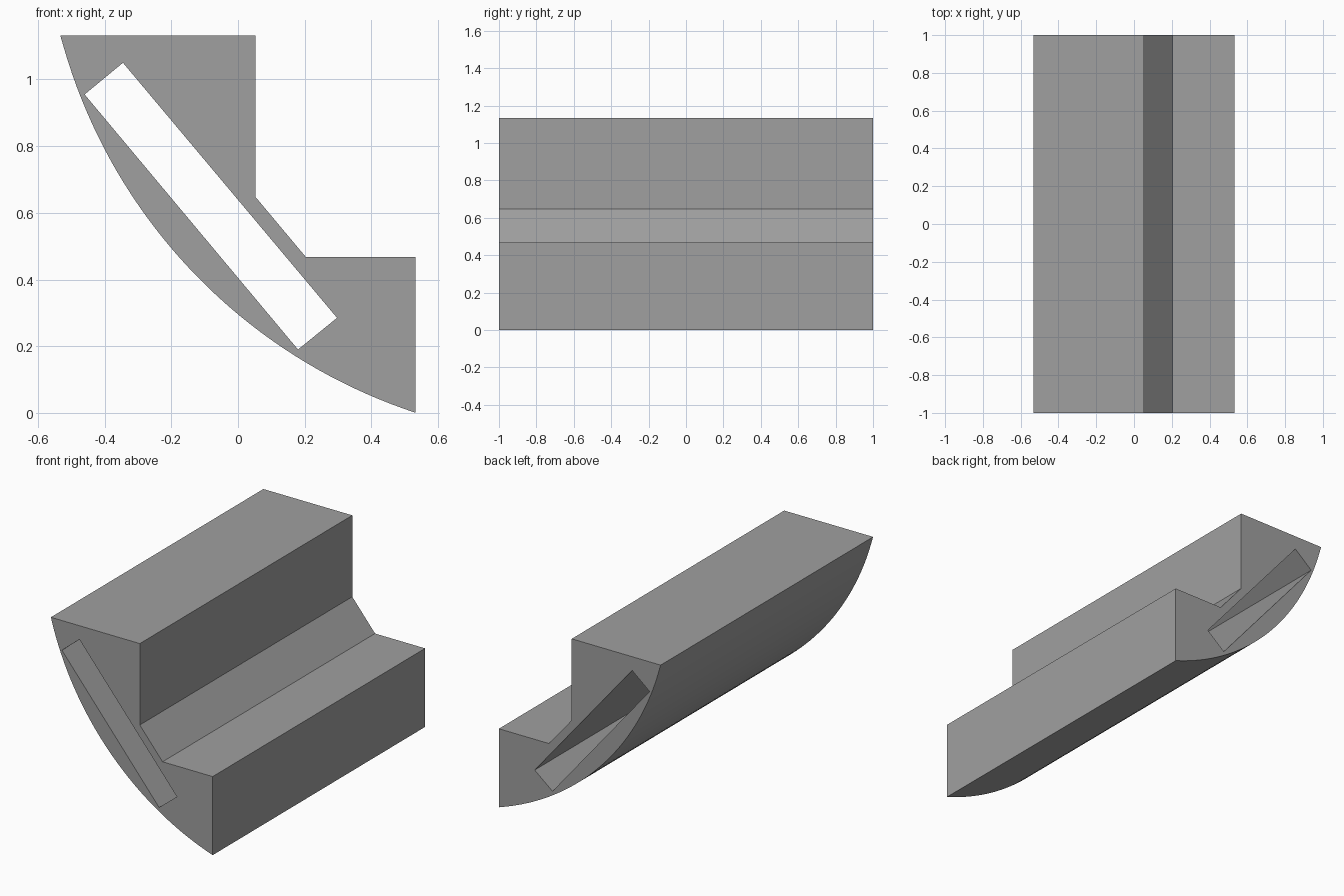
import bpy, bmesh, math
from mathutils import Vector

if "Cube" in bpy.data.objects:
    bpy.data.objects.remove(bpy.data.objects["Cube"])

# Cross-section in x, z
CENTRE, RADIUS, STEPS = (1.041, 1.546), 1.627, 40
start = math.atan2(1.132 - CENTRE[1], -0.533 - CENTRE[0]) % (2 * math.pi)
end = math.atan2(0 - CENTRE[1], 0.533 - CENTRE[0]) % (2 * math.pi)
arc = []
for i in range(STEPS + 1):
    a = start + (end - start) * i / STEPS
    arc.append((CENTRE[0] + RADIUS * math.cos(a), CENTRE[1] + RADIUS * math.sin(a)))
arc[0], arc[-1] = (-0.533, 1.132), (0.533, 0.0)
outline = arc + [(0.533, 0.468), (0.203, 0.468), (0.053, 0.647), (0.053, 1.132)]
slot = [(-0.46, 0.955), (-0.345, 1.05), (0.297, 0.285), (0.18, 0.19)]


def add_loop(bm, points):
    verts = [bm.verts.new((x, -1, z)) for x, z in points]
    return [bm.edges.new((v, verts[(i + 1) % len(verts)])) for i, v in enumerate(verts)]


# Curved-back block with a slot running through its length
bm = bmesh.new()
edges = add_loop(bm, outline) + add_loop(bm, slot)
bmesh.ops.triangle_fill(bm, edges=edges, use_beauty=True, normal=Vector((0, -1, 0)))
extruded = bmesh.ops.extrude_face_region(bm, geom=bm.faces[:], use_keep_orig=True)
moved = [g for g in extruded["geom"] if isinstance(g, bmesh.types.BMVert)]
bmesh.ops.translate(bm, verts=moved, vec=(0, 2, 0))
bmesh.ops.recalc_face_normals(bm, faces=bm.faces[:])
mesh = bpy.data.meshes.new("slotted_block")
bm.to_mesh(mesh)
bm.free()
block = bpy.data.objects.new("slotted_block", mesh)
bpy.context.collection.objects.link(block)

# Plain grey finish
grey = bpy.data.materials.new("mid_grey")
grey.diffuse_color = (0.35, 0.35, 0.35, 1)
grey.use_nodes = True
grey.node_tree.nodes["Principled BSDF"].inputs["Base Color"].default_value = grey.diffuse_color
mesh.materials.append(grey)

# Smooth curved back, crisp corners
bpy.context.view_layer.objects.active = block
block.select_set(True)
bpy.ops.object.shade_smooth_by_angle(angle=math.radians(20))
